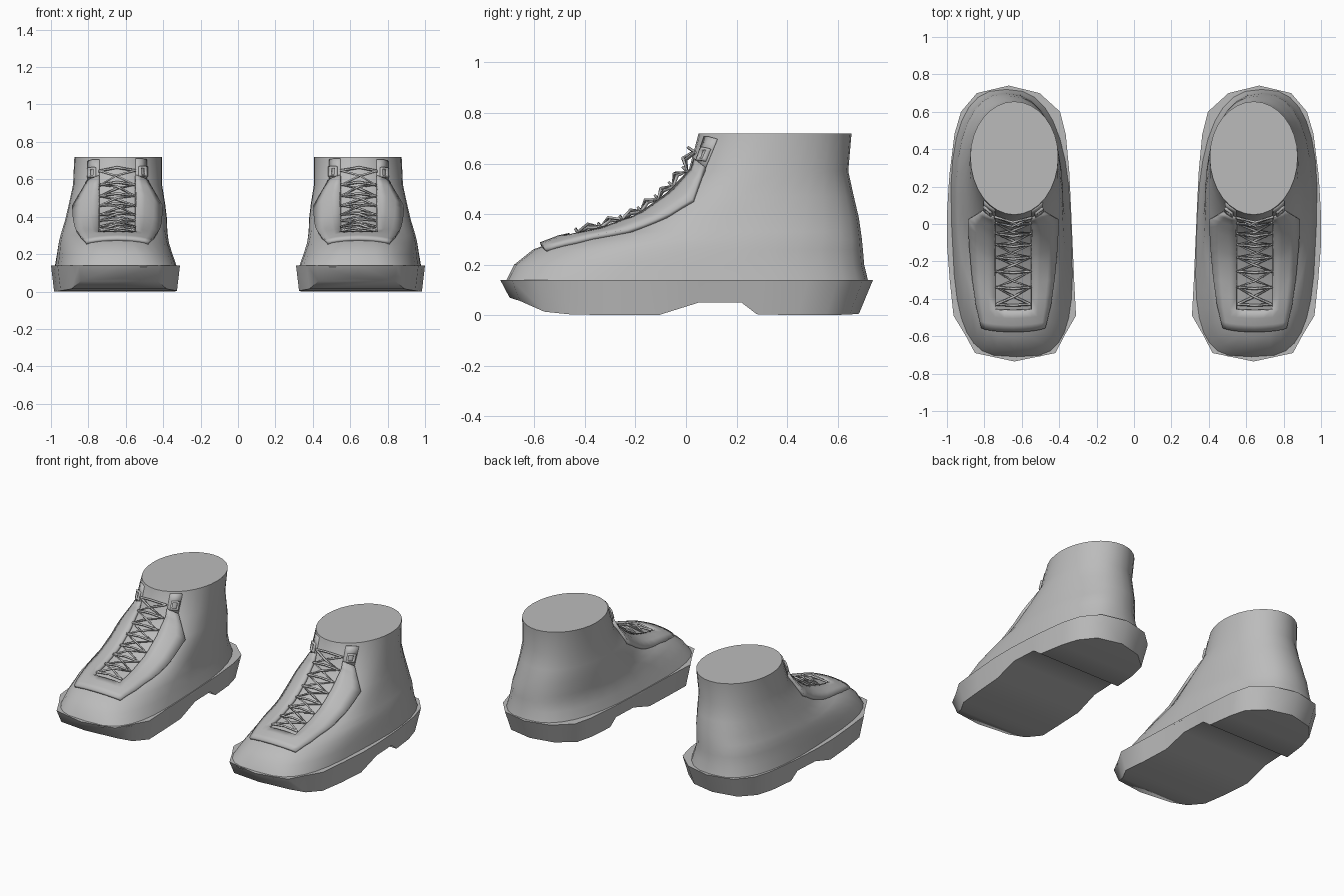
import bpy, bmesh, math
from mathutils import Vector
from mathutils.bvhtree import BVHTree

cube = bpy.data.objects.get("Cube")
if cube:
    bpy.data.objects.remove(cube)

grey = bpy.data.materials.new("warm_grey")
grey.use_nodes = True
grey.diffuse_color = (0.5, 0.5, 0.5, 1)
grey.node_tree.nodes["Principled BSDF"].inputs["Base Color"].default_value = (0.5, 0.5, 0.5, 1)

CX = 0.645    # centre line of the lacing on one boot
GAP = 0.095   # half width of the lace opening


def finish(name, data, thickness=0, smooth=32):
    """Link the part, give it depth and mirror it to the other boot."""
    obj = bpy.data.objects.new(name, data)
    bpy.context.collection.objects.link(obj)
    data.materials.append(grey)
    if smooth:
        bpy.ops.object.select_all(action='DESELECT')
        obj.select_set(True)
        bpy.context.view_layer.objects.active = obj
        bpy.ops.object.shade_smooth_by_angle(angle=math.radians(smooth))
    if thickness:
        solid = obj.modifiers.new("Depth", 'SOLIDIFY')
        solid.thickness = thickness
        solid.offset = 1
    obj.modifiers.new("Pair", 'MIRROR')


def to_mesh(bm, name):
    mesh = bpy.data.meshes.new(name)
    bm.to_mesh(mesh)
    return mesh


# Sole: stations along y with inner x, outer x and underside height
stations = [(-.735, .64, .64, .07), (-.69, .42, .85, .056), (-.59, .368, .904, .014),
            (-.49, .31, .965, .004), (-.30, .32, .985, 0), (-.11, .328, 1, 0),
            (.05, .335, 1, .05), (.22, .343, .99, .05), (.28, .346, .985, .004),
            (.48, .365, .96, 0), (.60, .395, .925, 0), (.70, .505, .84, .003),
            (.74, .67, .67, .006)]
bm = bmesh.new()
loops = []
for y, x0, x1, z in stations:
    mid = (x0 + x1) / 2
    yb = y * (.95 if y < -.4 else .925 if y > .4 else 1)
    low = [mid + (x - mid) * .95 for x in (x0, x1)]
    loops.append([bm.verts.new(p) for p in
                  ((x0, y, .14), (x1, y, .14), (low[1], yb, z), (low[0], yb, z))])
for a, b in zip(loops, loops[1:]):
    for i in range(4):
        j = (i + 1) % 4
        bm.faces.new((a[i], a[j], b[j], b[i]))
bmesh.ops.remove_doubles(bm, verts=bm.verts, dist=.0005)
bmesh.ops.recalc_face_normals(bm, faces=bm.faces)
finish("sole", to_mesh(bm, "sole"), smooth=50)
bm.free()

# Upper: height, centre x, front y, widest y, back y, half width, front and back roundness
rings = [(.13, .655, -.715, 0, .722, .322, 3.5, 2.6), (.20, .66, -.68, 0, .705, .306, 2.9, 2.5),
         (.26, .663, -.605, .03, .70, .294, 2.5, 2.4), (.30, .66, -.50, .08, .696, .287, 2.3, 2.4),
         (.33, .656, -.36, .12, .692, .281, 2.2, 2.3), (.385, .648, -.20, .15, .684, .272, 2.4, 2.3),
         (.47, .643, -.08, .22, .664, .257, 2.4, 2.2), (.57, .641, .01, .30, .642, .238, 2.2, 2.1),
         (.72, .64, .05, .36, .655, .235, 2, 2)]
SIDES = 32
upper = bmesh.new()
loops = []
for z, mid, front, wide, back, half, blunt, heel in rings:
    skew = .04 * (.72 - z) / .6
    loop = []
    for k in range(SIDES):
        angle = math.tau * k / SIDES
        c, s = math.cos(angle), math.sin(angle)
        depth, power = (back - wide, heel) if s > 0 else (wide - front, blunt)
        y = wide + math.copysign(abs(s) ** (2 / power), s) * depth
        x = mid + skew * y + math.copysign(abs(c) ** (2 / power), c) * half
        loop.append(upper.verts.new((x, y, z)))
    loops.append(loop)
for a, b in zip(loops, loops[1:]):
    for k in range(SIDES):
        n = (k + 1) % SIDES
        upper.faces.new((a[k], a[n], b[n], b[k]))
upper.faces.new(loops[-1])
upper.faces.new(loops[0][::-1])
bmesh.ops.recalc_face_normals(upper, faces=upper.faces)
finish("upper", to_mesh(upper, "upper"))
tree = BVHTree.FromBMesh(upper)
aim = Vector((0, 1, -1)).normalized()


def on_upper(dx, s, lift):
    """Point above the front of the upper, on the slanted line y + z = s."""
    for _ in range(40):
        hit, normal, _i, _d = tree.ray_cast(Vector((CX + dx, s / 2 - 1, s / 2 + 1)), aim)
        if hit:
            return hit + normal * lift
        dx *= .98
    return Vector((CX + dx, s / 2, s / 2))


def wrap(name, rows, thickness, keep=lambda r, c: True, slant=0):
    """Panel laid on the upper; rows hold s and the x offsets of the columns."""
    bm = bmesh.new()
    grid = [[bm.verts.new(on_upper(dx, s + slant * (abs(dx) - GAP), -.005)) for dx in cols]
            for s, cols in rows]
    for r in range(len(grid) - 1):
        for c in range(len(grid[0]) - 1):
            if keep(r, c):
                bm.faces.new((grid[r][c], grid[r][c + 1], grid[r + 1][c + 1], grid[r + 1][c]))
    bmesh.ops.delete(bm, geom=[v for v in bm.verts if not v.link_faces], context='VERTS')
    finish(name, to_mesh(bm, name), thickness)
    bm.free()


def width_at(s):
    keys = [(-.30, .165), (-.15, .195), (.02, .215), (.25, .228), (.48, .232), (.66, .155)]
    for (s0, w0), (s1, w1) in zip(keys, keys[1:]):
        if s <= s1:
            return w0 + (w1 - w0) * (s - s0) / (s1 - s0)
    return keys[-1][1]


# Lace panel: a U shape around the lace opening
levels = [-.30, -.25, -.2, -.15, -.07, .02, .1, .18, .25, .33, .41, .48, .54, .6, .66]
rows = []
for s in levels:
    w = width_at(s)
    right = [GAP + (w - GAP) * t for t in (0, .33, .67, 1)]
    rows.append((s, [-x for x in reversed(right)] + [-GAP / 2, 0, GAP / 2] + right))
wrap("lace_panel", rows, .022, lambda r, c: r < 3 or c < 3 or c > 6)

# Collar flaps and square eyelet loops on both sides of the opening
for side in (-1, 1):
    label = "inner" if side < 0 else "outer"
    cols = sorted(side * x for x in (GAP, .125, .155))
    wrap(label + "_collar_flap", [(s, cols) for s in (.62, .68, .73, .78)], .012, slant=.7)
    cols = sorted(side * x for x in (.11, .12, .14, .15))
    wrap(label + "_eyelet_loop", [(s, cols) for s in (.65, .663, .707, .72)], .024,
         lambda r, c: (r, c) != (1, 1), slant=.7)


def lace(name, paths):
    """Thin cords through lists of (x offset, s, lift) points."""
    curve = bpy.data.curves.new(name, 'CURVE')
    curve.dimensions = '3D'
    curve.bevel_depth = .007
    curve.bevel_resolution = 0
    curve.use_fill_caps = True
    for path in paths:
        spline = curve.splines.new('POLY')
        spline.points.add(len(path) - 1)
        for p, place in zip(spline.points, path):
            p.co = (*on_upper(*place), 1)
    finish(name, curve, smooth=0)


# Laces: two zigzags crossing over the opening, with bars between the crossings
heights = [-.115 + i * .115 for i in range(8)]
for start, name, rise in ((-1, "under_lace", .022), (1, "over_lace", .036)):
    path = []
    for i, s in enumerate(heights):
        if i:
            path.append((0, s - .057, rise))
        path.append((start * (-1) ** i * .09, s, .016))
    lace(name, [path])
lace("lace_bars", [[(-.092, s, .016), (0, s, .026), (.092, s, .016)] for s in heights])
upper.free()
